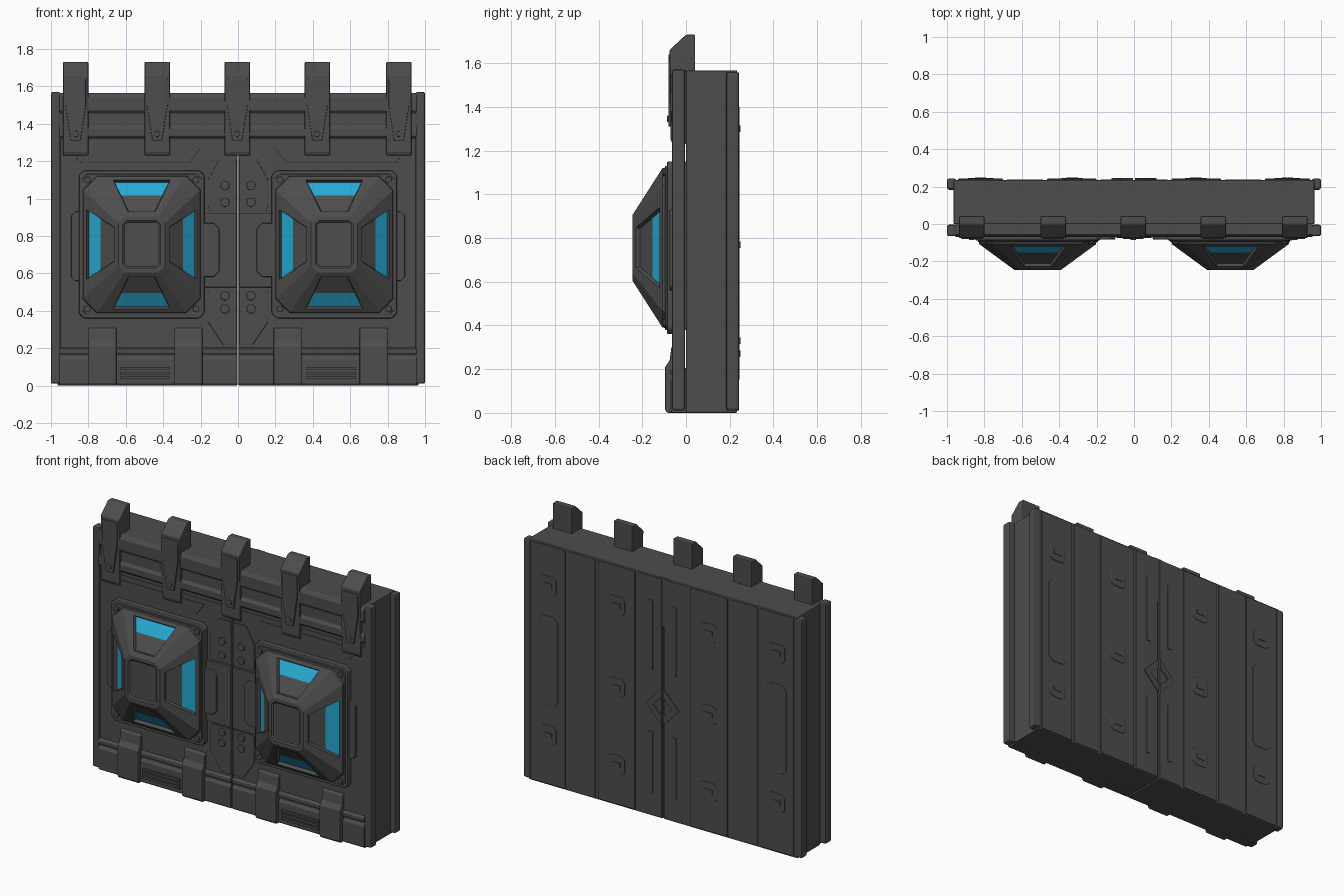
import bpy, bmesh, math

if "Cube" in bpy.data.objects:
    bpy.data.objects.remove(bpy.data.objects["Cube"])


def material(name, rgb):
    m = bpy.data.materials.new(name)
    m.diffuse_color = (*rgb, 1)
    m.use_nodes = True
    m.node_tree.nodes["Principled BSDF"].inputs["Base Color"].default_value = m.diffuse_color
    return m


GREY = material("dark_grey_metal", (0.075, 0.075, 0.075))
BLUE = material("blue_glass", (0.02, 0.40, 0.65))


def finish(name, bm, bevel=0.0, mirror=True, mats=(GREY,)):
    """Turn a bmesh into an object, optionally bevelled and mirrored across x = 0."""
    bmesh.ops.recalc_face_normals(bm, faces=bm.faces[:])
    me = bpy.data.meshes.new(name)
    bm.to_mesh(me)
    bm.free()
    for m in mats:
        me.materials.append(m)
    ob = bpy.data.objects.new(name, me)
    bpy.context.collection.objects.link(ob)
    if bevel:
        b = ob.modifiers.new("bevel", 'BEVEL')
        b.width, b.segments, b.limit_method = bevel, 2, 'ANGLE'
        b.angle_limit = math.radians(35)
    if mirror:
        mm = ob.modifiers.new("mirror", 'MIRROR')
        mm.use_mirror_merge = False
    return ob


def prism(name, pts, axis, lo, hi, bevel=0.0, mirror=True):
    """Extrude a 2D outline: axis 'x' takes (y, z) points, axis 'y' takes (x, z)."""
    bm = bmesh.new()
    rings = []
    for d in (lo, hi):
        rings.append([bm.verts.new((d, a, b) if axis == 'x' else (a, d, b)) for a, b in pts])
    n = len(pts)
    bm.faces.new(rings[0])
    bm.faces.new(rings[1])
    for i in range(n):
        j = (i + 1) % n
        bm.faces.new((rings[0][i], rings[0][j], rings[1][j], rings[1][i]))
    return finish(name, bm, bevel, mirror)


def box(name, x, y, z, bevel=0.0, mirror=True):
    return prism(name, [(x[0], z[0]), (x[1], z[0]), (x[1], z[1]), (x[0], z[1])],
                 'y', y[0], y[1], bevel, mirror)


def octagon(x0, x1, z0, z1, c):
    return [(x0 + c, z0), (x1 - c, z0), (x1, z0 + c), (x1, z1 - c),
            (x1 - c, z1), (x0 + c, z1), (x0, z1 - c), (x0, z0 + c)]


def bolt(name, x, z, y, r=0.02, depth=0.012, mirror=True):
    pts = [(x + r * math.cos(a * math.pi / 5), z + r * math.sin(a * math.pi / 5)) for a in range(10)]
    prism(name, pts, 'y', y - depth, y + 0.01, 0.003, mirror)


# Main body: two thick halves with a hairline gap, closed at the top, plus flanges and edge strips
box("body_half", (0.004, 0.965), (0.0, 0.234), (0.0, 1.565), 0.006)
box("body_top_bridge", (-0.03, 0.03), (0.0, 0.234), (1.25, 1.565), 0, False)
box("rear_flange", (0.95, 1.0), (0.183, 0.243), (0.01, 1.56), 0.012)
box("front_edge_strip", (0.95, 1.0), (-0.065, -0.004), (0.01, 1.57), 0.01)
box("door_panel", (0.004, 0.955), (-0.055, -0.012), (0.01, 1.3), 0.004)
box("door_core", (0.006, 0.92), (-0.02, 0.01), (0.38, 1.15))

# Ribbed top beam and the split bottom beam
prism("top_beam", [(0.005, 1.23), (-0.05, 1.23), (-0.05, 1.32), (-0.068, 1.335), (-0.068, 1.375),
                   (-0.056, 1.39), (-0.056, 1.455), (-0.07, 1.47), (-0.07, 1.54), (-0.055, 1.565),
                   (0.005, 1.565)], 'x', -0.955, 0.955, 0.004, False)
prism("bottom_beam", [(0.005, 0.0), (-0.06, 0.0), (-0.07, 0.01), (-0.07, 0.14), (-0.06, 0.155),
                      (-0.06, 0.165), (-0.07, 0.175), (-0.07, 0.195), (-0.055, 0.205),
                      (0.005, 0.205)], 'x', 0.004, 0.955, 0.003)
for z in (0.035, 0.06, 0.085):
    box("vent_slat", (0.365, 0.63), (-0.082, -0.06), (z, z + 0.014))

# Five hooked top clips with a tapered tongue and a bolt
clip_profile = [(-0.01, 1.23), (-0.062, 1.23), (-0.07, 1.25), (-0.075, 1.66),
                (0.0, 1.73), (0.042, 1.73), (0.042, 1.55), (-0.01, 1.55)]
for cx in (-0.868, -0.432, -0.004, 0.424, 0.86):
    prism("top_clip", clip_profile, 'x', cx - 0.068, cx + 0.068, 0.006, False)
    prism("clip_tongue", [(cx - 0.055, 1.64), (cx - 0.055, 1.5), (cx - 0.026, 1.31),
                          (cx + 0.026, 1.31), (cx + 0.055, 1.5), (cx + 0.055, 1.64)],
          'y', -0.081, -0.06, 0.004, False)
    bolt("clip_bolt", cx, 1.345, -0.08, 0.016, 0.006, False)

# Chamfered bottom feet
foot_profile = [(-0.02, 0.0), (-0.086, 0.0), (-0.095, 0.015), (-0.095, 0.21), (-0.075, 0.24),
                (-0.067, 0.3), (-0.055, 0.31), (-0.02, 0.31)]
for cx in (0.265, 0.725):
    prism("bottom_foot", foot_profile, 'x', cx - 0.075, cx + 0.075, 0.006)

# Plates beside the centre seam, with bolts
prism("upper_seam_plate", [(0.006, 0.93), (0.15, 0.93), (0.16, 0.96), (0.16, 1.1), (0.1, 1.21),
                           (0.006, 1.21)], 'y', -0.062, -0.04, 0.003)
prism("lower_seam_plate", [(0.006, 0.22), (0.08, 0.22), (0.16, 0.34), (0.16, 0.49), (0.15, 0.515),
                           (0.006, 0.515)], 'y', -0.062, -0.04, 0.003)
box("middle_seam_plate", (0.006, 0.19), (-0.067, -0.04), (0.525, 0.92), 0.004)
for z in (0.41, 0.48, 0.98, 1.07):
    bolt("seam_bolt", 0.07, z, -0.062, 0.025)
prism("upper_door_trim", [(0.2, 1.27), (0.26, 1.19), (0.84, 1.19), (0.91, 1.27)], 'y', -0.06, -0.04, 0.002)

# Pod base plates and side tabs
CX, CZ = 0.515, 0.755
prism("pod_base", octagon(CX - 0.335, CX + 0.335, CZ - 0.395, CZ + 0.395, 0.025), 'y', -0.088, -0.04, 0.008)
prism("pod_base_rim", octagon(CX - 0.32, CX + 0.32, CZ - 0.375, CZ + 0.375, 0.025), 'y', -0.096, -0.08, 0.004)
prism("inner_tab", octagon(0.1, 0.22, 0.58, 0.87, 0.03), 'y', -0.083, -0.04, 0.006)
prism("outer_tab", octagon(0.82, 0.892, 0.56, 0.93, 0.02), 'y', -0.075, -0.04, 0.005)
for dx in (-0.29, 0.29):
    for dz in (-0.345, 0.345):
        bolt("pod_corner_bolt", CX + dx, CZ + dz, -0.096, 0.018, 0.01)


# Faceted pod dome: octagonal frustum with four sunken sides, outer part of each is blue glass
def pod_dome():
    bm = bmesh.new()
    rings = []
    for hx, hz, c, y in ((0.318, 0.37, 0.075, -0.08), (0.312, 0.364, 0.075, -0.108),
                         (0.125, 0.15, 0.035, -0.245)):
        rings.append([bm.verts.new((x, y, z)) for x, z in
                      octagon(CX - hx, CX + hx, CZ - hz, CZ + hz, c)])
    sides = []
    for k in range(2):
        for i in range(8):
            j = (i + 1) % 8
            f = bm.faces.new((rings[k][i], rings[k][j], rings[k + 1][j], rings[k + 1][i]))
            if k == 1 and i % 2 == 0:
                sides.append(f)
    cap = bm.faces.new(rings[2])
    bm.faces.new(rings[0])
    bmesh.ops.recalc_face_normals(bm, faces=bm.faces[:])
    for f in sides:
        a = [v.co.copy() for v in f.verts]

        def on_face(u, t):
            return a[0].lerp(a[1], u).lerp(a[3].lerp(a[2], u), t)
        goal = [on_face(0.16, 0.09), on_face(0.84, 0.09), on_face(0.84, 0.88), on_face(0.16, 0.88)]
        bmesh.ops.inset_individual(bm, faces=[f], thickness=0.01, depth=0)
        for v in f.verts:
            k = min(range(4), key=lambda n: (a[n] - v.co).length)
            v.co = goal[k]
        f.normal_update()
        bmesh.ops.inset_individual(bm, faces=[f], thickness=0.009, depth=-0.016)
        outer = sorted(f.verts, key=lambda v: v.co.y)[2:]
        for v in outer:
            v.co.y += 0.006
        cuts = []
        for e in list(f.edges):
            ends = [v for v in e.verts if v in outer]
            if len(ends) == 1:
                cuts.append(bmesh.utils.edge_split(e, ends[0], 0.45)[1])
        g = bmesh.utils.face_split(f, cuts[0], cuts[1])[0]
        max((f, g), key=lambda q: q.calc_center_median().y).material_index = 1
    # stepped centre cap
    bmesh.ops.inset_individual(bm, faces=[cap], thickness=0.025, depth=0)
    bmesh.ops.inset_individual(bm, faces=[cap], thickness=0.01, depth=-0.008)
    finish("pod_dome", bm, 0, True, (GREY, BLUE))


pod_dome()

# Rear armour: vertical panels, small latches and a split chevron on the seam
for x0, x1, y1 in ((0.01, 0.18, 0.238), (0.2, 0.465, 0.242), (0.485, 0.68, 0.238), (0.7, 0.94, 0.242)):
    box("rear_panel", (x0, x1), (0.22, y1), (0.01, 1.555), 0.003)
for x, z in ((0.33, 1.3), (0.33, 0.77), (0.33, 0.27), (0.82, 1.3), (0.82, 0.33)):
    prism("rear_latch", octagon(x - 0.06, x + 0.06, z - 0.06, z + 0.06, 0.02), 'y', 0.23, 0.245, 0.003)
    box("rear_latch_bar", (x - 0.03, x + 0.03), (0.23, 0.249), (z - 0.015, z + 0.015))
prism("rear_long_plate", octagon(0.75, 0.89, 0.52, 1.1, 0.03), 'y', 0.23, 0.245, 0.003)
prism("rear_chevron", [(0.006, 0.85), (0.12, 0.73), (0.006, 0.61), (0.006, 0.67),
                       (0.07, 0.73), (0.006, 0.79)], 'y', 0.22, 0.245)
box("rear_seam_rib", (0.07, 0.1), (0.22, 0.244), (0.95, 1.4), 0.003)
box("rear_seam_rib_lower", (0.07, 0.1), (0.22, 0.244), (0.15, 0.55), 0.003)
